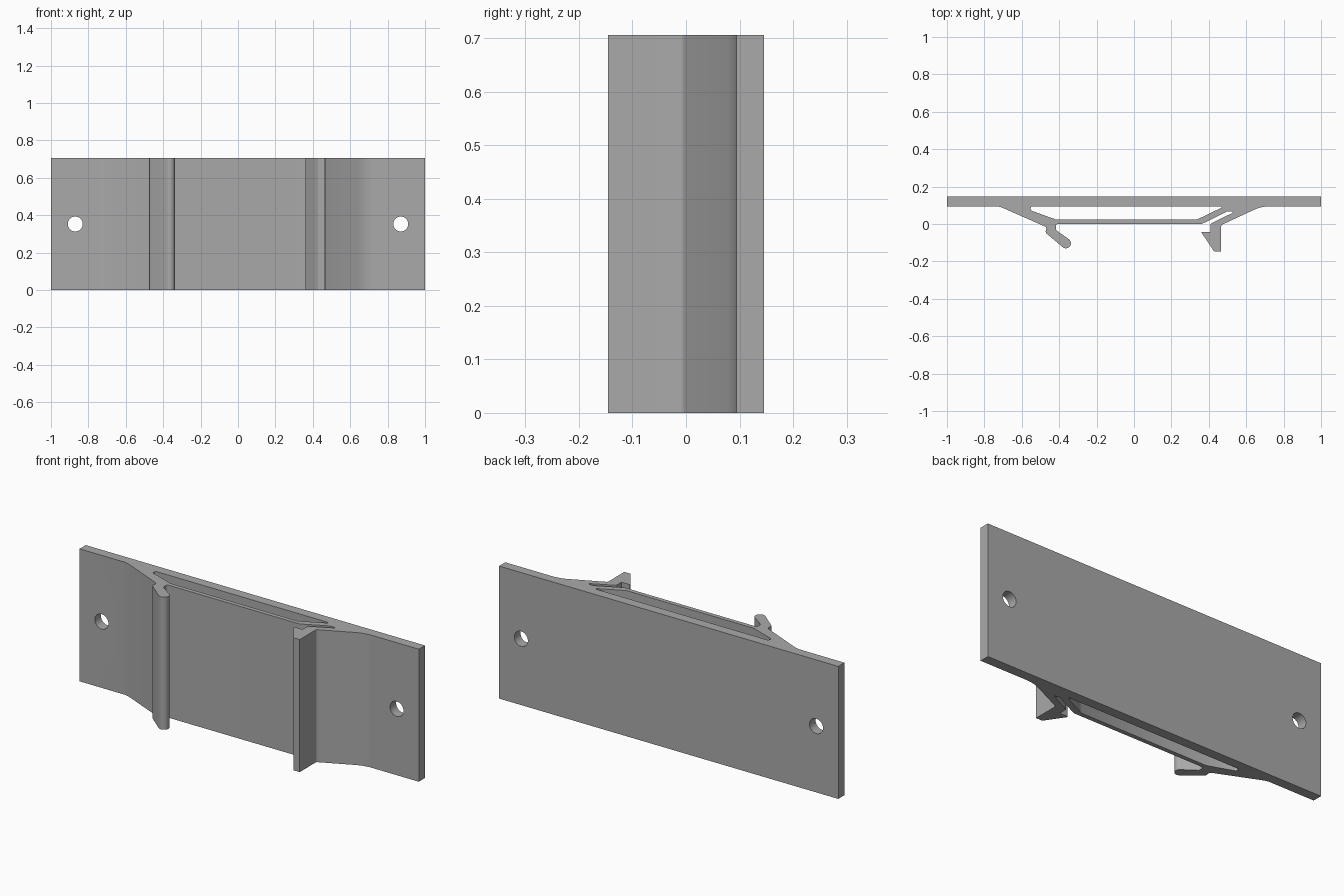
import bpy, bmesh, math
from mathutils import Vector

cube = bpy.data.objects.get("Cube")
if cube:
    bpy.data.objects.remove(cube)

HEIGHT = 0.706
BACK, PLATE = 0.146, 0.094

grey = bpy.data.materials.new("mid grey")
grey.use_nodes = True
grey.diffuse_color = (0.4, 0.4, 0.4, 1)
grey.node_tree.nodes["Principled BSDF"].inputs["Base Color"].default_value = (0.4, 0.4, 0.4, 1)


def rounded(points, steps=6):
    """Replace each (x, y, r) corner having r > 0 by a true arc."""
    out = []
    for i, (x, y, r) in enumerate(points):
        p = Vector((x, y))
        if r == 0:
            out.append(p)
            continue
        a = (Vector(points[i - 1][:2]) - p).normalized()
        b = (Vector(points[(i + 1) % len(points)][:2]) - p).normalized()
        half = a.angle(b) / 2
        centre = p + (a + b).normalized() * r / math.sin(half)
        start = p + a * r / math.tan(half) - centre
        end = p + b * r / math.tan(half) - centre
        turn = math.atan2(start.x * end.y - start.y * end.x, start.dot(end))
        for s in range(steps + 1):
            ang = turn * s / steps
            c, n = math.cos(ang), math.sin(ang)
            out.append(centre + Vector((start.x * c - start.y * n, start.x * n + start.y * c)))
    return out


def extrude(name, points, z0, z1):
    """Upright prism from a profile in plan."""
    bm = bmesh.new()
    face = bm.faces.new([bm.verts.new((p.x, p.y, z0)) for p in rounded(points)])
    res = bmesh.ops.extrude_face_region(bm, geom=[face])
    verts = [v for v in res["geom"] if isinstance(v, bmesh.types.BMVert)]
    bmesh.ops.translate(bm, verts=verts, vec=(0, 0, z1 - z0))
    bmesh.ops.recalc_face_normals(bm, faces=bm.faces)
    mesh = bpy.data.meshes.new(name)
    bm.to_mesh(mesh)
    bm.free()
    mesh.materials.append(grey)
    obj = bpy.data.objects.new(name, mesh)
    bpy.context.collection.objects.link(obj)
    return obj


# Clip bracket outline, anticlockwise from the back right corner
outline = [
    (1, BACK, 0), (-1, BACK, 0), (-1, PLATE, 0),
    # sloping left shoulder and angled hook with round tip
    (-0.72, PLATE, 0.1), (-0.465, -0.018, 0.015), (-0.475, -0.045, 0.015),
    (-0.363, -0.139, 0.026), (-0.322, -0.100, 0.026),
    (-0.418, -0.032, 0.012), (-0.418, 0.0, 0.01),
    # front web, then the narrow slot that frees the latch
    (0.362, 0.0, 0.02), (0.5, 0.068, 0),
    (0.53, 0.066, 0), (0.524, 0.058, 0), (0.41, 0.002, 0.005),
    # barbed latch and sloping right shoulder
    (0.41, -0.042, 0), (0.358, -0.042, 0.004), (0.428, -0.146, 0.01),
    (0.466, -0.146, 0), (0.466, -0.006, 0.012), (0.68, PLATE, 0.2),
    (1, PLATE, 0),
]
bracket = extrude("clip_bracket", outline, 0, HEIGHT)

# Long hollow between plate and web
pocket = [
    (-0.553, PLATE, 0.012), (-0.553, 0.073, 0.012), (-0.415, 0.023, 0),
    (0.335, 0.023, 0), (0.47, 0.088, 0.004), (0.465, PLATE, 0.004),
]
cutters = [extrude("hollow_cutter", pocket, -0.1, HEIGHT + 0.1)]

# Screw holes
for x in (-0.87, 0.87):
    bpy.ops.mesh.primitive_cylinder_add(vertices=32, radius=0.04, depth=0.3,
                                        location=(x, 0.12, HEIGHT / 2),
                                        rotation=(math.pi / 2, 0, 0))
    cutter = bpy.context.object
    cutter.name = "screw_hole_cutter"
    cutter.data.materials.append(grey)
    cutters.append(cutter)

bpy.ops.object.select_all(action="DESELECT")
bpy.context.view_layer.objects.active = bracket
bracket.select_set(True)
for cutter in cutters:
    mod = bracket.modifiers.new("cut", "BOOLEAN")
    mod.operation = "DIFFERENCE"
    mod.solver = "EXACT"
    mod.object = cutter
    bpy.ops.object.modifier_apply(modifier=mod.name)
    bpy.data.objects.remove(cutter)

bpy.ops.object.shade_smooth_by_angle(angle=math.radians(30))
